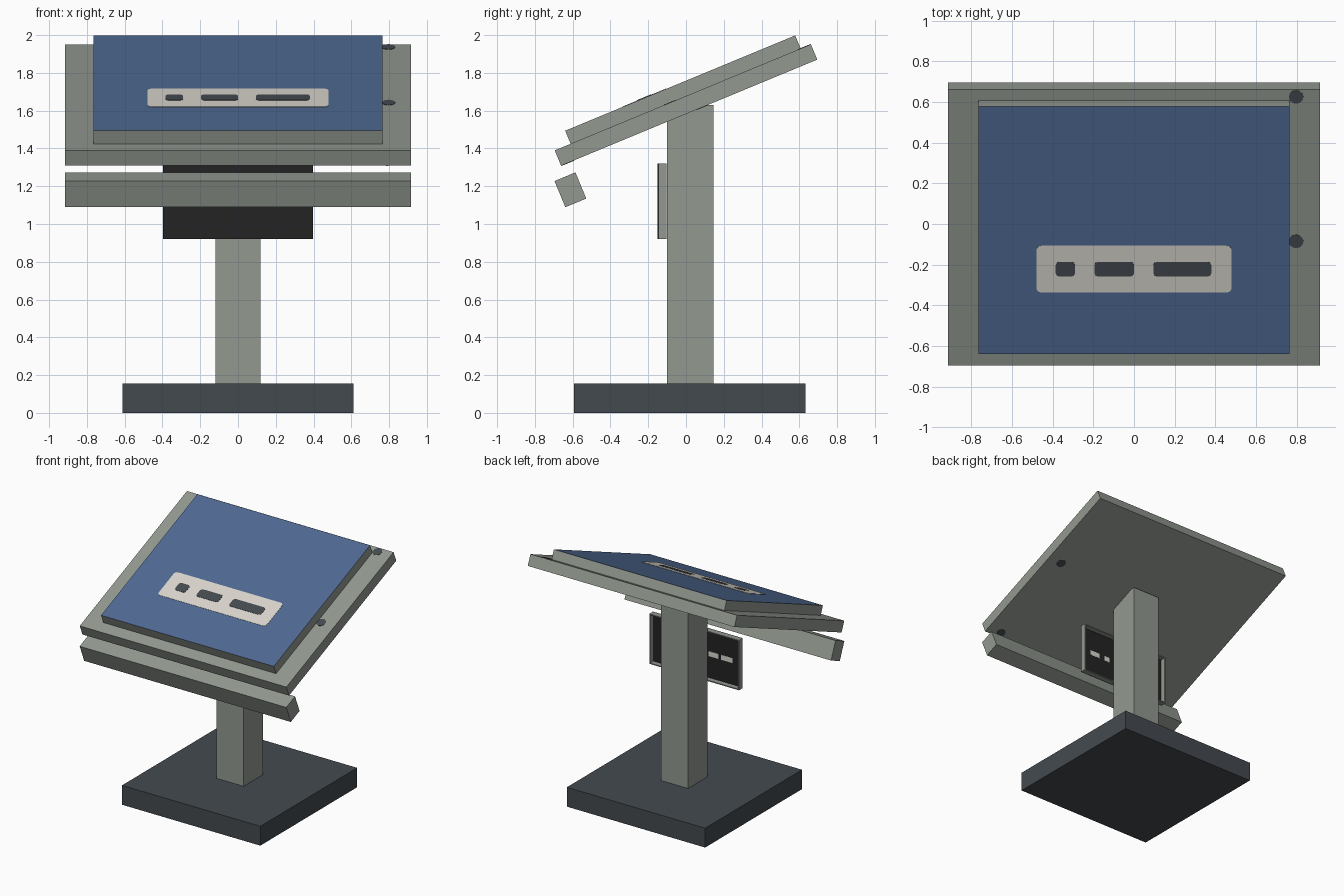
import bpy, bmesh, math
from mathutils import Matrix

if "Cube" in bpy.data.objects:
    bpy.data.objects.remove(bpy.data.objects["Cube"])


def material(name, rgb):
    # sRGB bytes to linear values
    lin = [((c / 255 + 0.055) / 1.055) ** 2.4 for c in rgb] + [1]
    m = bpy.data.materials.new(name)
    m.use_nodes = True
    m.diffuse_color = lin
    m.node_tree.nodes["Principled BSDF"].inputs["Base Color"].default_value = lin
    return m


GREY = material("warm grey metal", (146, 152, 144))
BLUE = material("blue panel", (79, 106, 147))
DARK = material("dark slate", (68, 74, 79))
BLACK = material("black", (35, 35, 35))
WHITE = material("off white", (218, 214, 206))

UPRIGHT = Matrix.Identity(4)
TILT = Matrix.Translation((0, 0, 1.63)) @ Matrix.Rotation(math.radians(22.5), 4, 'X')


def finish(name, bm, mats, frame):
    mesh = bpy.data.meshes.new(name)
    bm.to_mesh(mesh)
    bm.free()
    for m in mats:
        mesh.materials.append(m)
    obj = bpy.data.objects.new(name, mesh)
    obj.matrix_world = frame
    bpy.context.collection.objects.link(obj)


def box(name, size, loc, mat, frame=UPRIGHT, top=None, corner=0, segments=3):
    """Box; optional second material on its top and rounded upright corners."""
    bm = bmesh.new()
    bmesh.ops.create_cube(bm, size=1)
    bmesh.ops.scale(bm, vec=size, verts=bm.verts)
    if corner:
        uprights = [e for e in bm.edges
                    if abs(e.verts[0].co.z - e.verts[1].co.z) > size[2] / 2]
        bmesh.ops.bevel(bm, geom=uprights, offset=corner, segments=segments,
                        profile=0.5, affect='EDGES')
    bmesh.ops.translate(bm, vec=loc, verts=bm.verts)
    bm.normal_update()
    if top:
        for f in bm.faces:
            f.material_index = int(f.normal.z > 0.9)
    finish(name, bm, [mat, top] if top else [mat], frame)


def dot(name, loc):
    bm = bmesh.new()
    bmesh.ops.create_cone(bm, cap_ends=True, segments=12, radius1=0.036,
                          radius2=0.036, depth=0.004,
                          matrix=Matrix.Translation(loc))
    finish(name, bm, [DARK], TILT)


# Base and post
box("base", (1.225, 1.225, 0.155), (0, 0.02, 0.0775), DARK)
box("post", (0.24, 0.245, 1.475), (0, 0.0225, 0.8925), GREY)

# Tilted board with the raised blue-topped slab
box("tilted_board", (1.83, 1.468, 0.088), (0, 0, 0), GREY, TILT)
box("raised_slab", (1.53, 1.318, 0.075), (0, 0.016, 0.0815), GREY, TILT, top=BLUE)

# Label plate and its dark slots
SLAB_TOP = 0.119
box("label_plate", (0.96, 0.25, 0.004), (0, -0.19, SLAB_TOP), WHITE, TILT, corner=0.025)
for i, (x0, x1) in enumerate([(-0.385, -0.29), (-0.195, 0), (0.095, 0.38)]):
    box(f"label_slot_{i + 1}", (x1 - x0, 0.078, 0.004),
        ((x0 + x1) / 2, -0.19, SLAB_TOP + 0.002), DARK, TILT, corner=0.018, segments=2)

# Dark dots along the left margin, mirrored on the underside
for side, x in ((1, 0.797), (-1, 0.79)):
    for i, y in enumerate((0.695, -0.074)):
        dot(f"margin_dot_{'top' if side > 0 else 'under'}_{i + 1}",
            (x, side * y, side * 0.044))

# Separate front rail, tilted like the board
RAIL = Matrix.Translation((0, -0.612, 1.181)) @ Matrix.Rotation(math.radians(22.5), 4, 'X')
box("front_rail", (1.83, 0.12, 0.15), (0, 0, 0), GREY, RAIL)

# Sign tray on the post: black front sheet, grey rim, open at the back
W, H, Z, WALL = 0.795, 0.40, 1.12, 0.008
box("sign_face", (W, 0.006, H), (0, -0.147, Z), BLACK)
for s, side, level in ((1, "left", "top"), (-1, "right", "bottom")):
    box(f"sign_rim_{side}", (WALL, 0.041, H), (s * (W - WALL) / 2, -0.1235, Z), GREY)
    box(f"sign_rim_{level}", (W - 2 * WALL, 0.041, WALL),
        (0, -0.1235, Z + s * (H - WALL) / 2), GREY)

# Pale marks showing on both sides of the sign face
for i, (x0, x1) in enumerate([(-0.31, -0.21), (-0.19, -0.10), (-0.06, 0.06),
                              (0.12, 0.17), (0.22, 0.31)]):
    box(f"sign_mark_{i + 1}", (x1 - x0, 0.009, 0.04), ((x0 + x1) / 2, -0.147, Z), WHITE)
